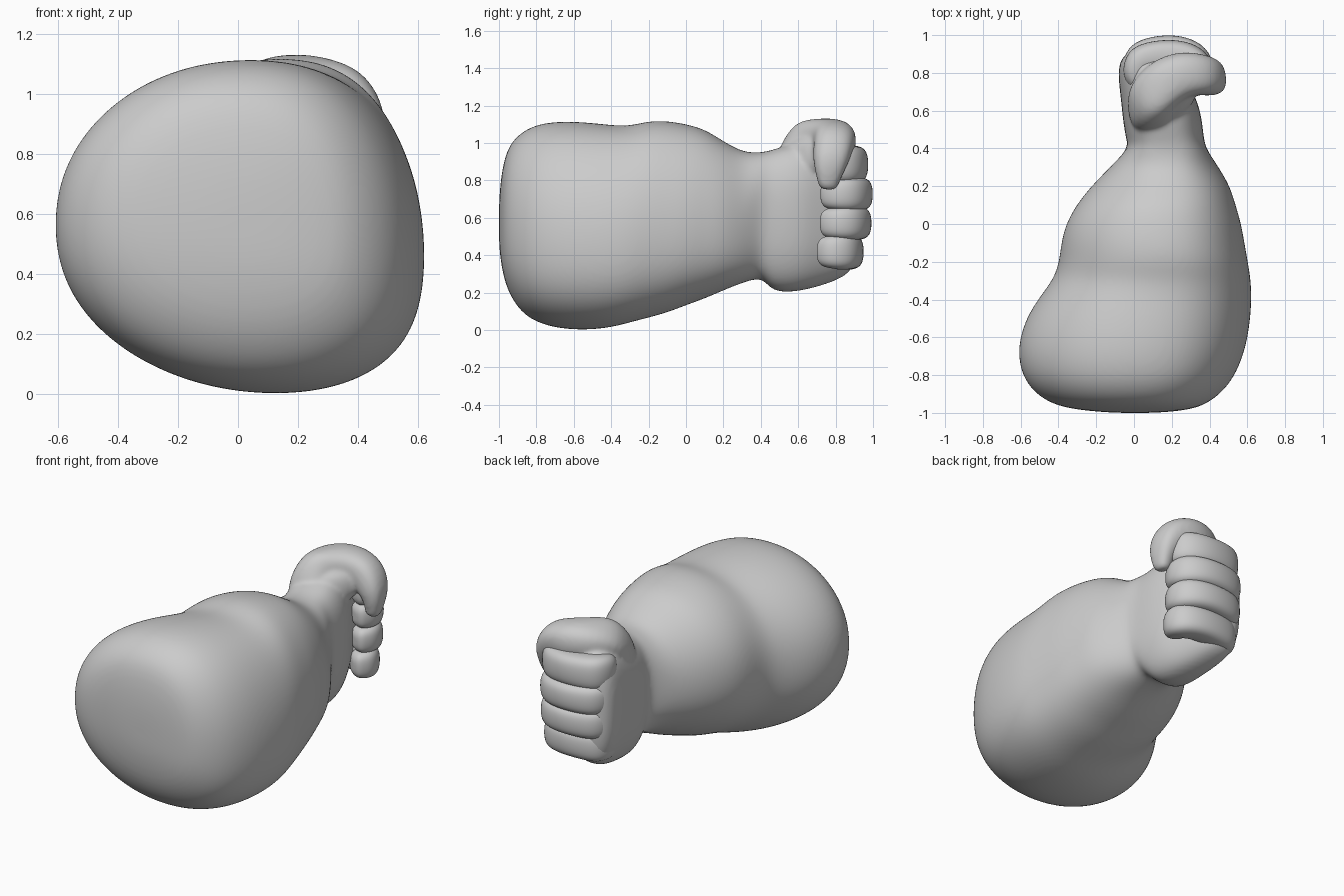
import bpy, bmesh, math
from mathutils import Vector

if "Cube" in bpy.data.objects:
    bpy.data.objects.remove(bpy.data.objects["Cube"])


def spow(v, e):
    return math.copysign(abs(v) ** e, v)


def skin(name, rings):
    """Bridge closed rings of points, cap both ends, and smooth."""
    bm = bmesh.new()
    loops = [[bm.verts.new(p) for p in ring] for ring in rings]
    n = len(loops[0])
    for a, b in zip(loops, loops[1:]):
        for i in range(n):
            j = (i + 1) % n
            bm.faces.new((a[i], a[j], b[j], b[i]))
    for loop in (loops[0], loops[-1]):
        c = sum((v.co for v in loop), Vector()) / n
        pole = bm.verts.new(c)
        for i in range(n):
            bm.faces.new((loop[i], loop[(i + 1) % n], pole))
    bmesh.ops.recalc_face_normals(bm, faces=bm.faces)
    for f in bm.faces:
        f.smooth = True
    mesh = bpy.data.meshes.new(name)
    bm.to_mesh(mesh)
    bm.free()
    obj = bpy.data.objects.new(name, mesh)
    bpy.context.collection.objects.link(obj)
    sub = obj.modifiers.new("smooth", 'SUBSURF')
    sub.levels = sub.render_levels = 2
    return obj


def body_ring(y, x0, x1, z0, z1, n=28):
    """Superellipse filling a box at depth y, leaning to the right on the forearm."""
    a, b = (x1 - x0) / 2, (z1 - z0) / 2
    e, lean = (2.15, 1) if y < 0.35 else (2.6, 0)
    ring = []
    for i in range(n):
        t = math.tau * i / n
        c, s = spow(math.cos(t), 2 / e), spow(math.sin(t), 2 / e)
        dx = lean * (0.14 - 0.05 * s) * (1 - c * c)
        dz = -0.18 * lean * max(c, 0) * (1 - s * s)
        ring.append(((x0 + x1) / 2 + a * (c + dx), y, (z0 + z1) / 2 + b * (s + dz)))
    return ring


def digit(name, path, up, n=16, e=2.5):
    """Tube along (x, y, z, radius along up, radius across) stations."""
    pts = [Vector(p[:3]) for p in path]
    last = len(pts) - 1
    rings = []
    for k, (p, st) in enumerate(zip(pts, path)):
        tan = (pts[min(k + 1, last)] - pts[max(k - 1, 0)]).normalized()
        u = (up - tan * up.dot(tan)).normalized()
        v = tan.cross(u)
        stations = [(0, 1)]
        if k == last:          # rounded tip
            stations = [(0, 1), (0.4, 0.88), (0.65, 0.5)]
        for off, f in stations:
            c = p + tan * off * min(st[3], st[4])
            rings.append([c + u * st[3] * f * spow(math.cos(math.tau * i / n), 2 / e)
                          + v * st[4] * f * spow(math.sin(math.tau * i / n), 2 / e)
                          for i in range(n)])
    return skin(name, rings)


# Forearm, wrist and palm in one continuous surface: y, x0, x1, z0, z1
sections = [
    (-1.0, -.06, .07, .50, .64), (-.996, -.17, .18, .41, .75),
    (-.98, -.33, .31, .30, .88),
    (-.95, -.445, .39, .20, .985), (-.89, -.535, .47, .10, 1.055),
    (-.80, -.60, .54, .035, 1.105), (-.66, -.625, .595, .0, 1.122),
    (-.50, -.58, .62, -.003, 1.112), (-.38, -.50, .625, .015, 1.097),
    (-.29, -.43, .62, .04, 1.097), (-.20, -.40, .605, .063, 1.122),
    (-.10, -.39, .587, .09, 1.122), (0, -.365, .57, .13, 1.105),
    (.10, -.31, .54, .165, 1.078), (.20, -.23, .51, .21, 1.012),
    (.30, -.13, .45, .25, .955), (.38, -.05, .395, .275, .95),
    (.42, -.033, .378, .262, .955), (.46, -.045, .37, .21, .965),
    (.54, -.058, .362, .198, .99), (.64, -.068, .342, .213, 1.01),
    (.74, -.08, .29, .24, 1.01), (.83, -.085, .25, .275, 1.0),
    (.89, -.06, .20, .32, .97), (.92, -.01, .15, .42, .85)]
arm = skin("forearm_and_hand", [body_ring(*s) for s in sections])

# Thumb: rises from the palm, crosses over and presses down on the fingers
thumb = digit("thumb", [(.11, .56, .80, .10, .12), (.085, .60, .93, .12, .13),
                        (.09, .665, 1.01, .14, .125), (.16, .75, 1.025, .14, .115),
                        (.27, .80, 1.02, .125, .11), (.36, .79, .99, .11, .11),
                        (.415, .775, .92, .10, .085), (.43, .765, .85, .08, .06),
                        (.425, .76, .78, .055, .045)], Vector((-.15, 1, 0)))

# Fleshy web between thumb and palm
web = digit("thumb_web", [(.14, .54, .78, .10, .13), (.17, .62, .90, .10, .15),
                          (.23, .71, .94, .11, .12), (.29, .77, .94, .08, .08)],
            Vector((-.5, .6, 0)))

# Fuse arm, thumb and web into one soft skin
with bpy.context.temp_override(active_object=arm, object=arm,
                               selected_objects=[arm, thumb, web],
                               selected_editable_objects=[arm, thumb, web]):
    bpy.ops.object.join()
fuse = arm.modifiers.new("fuse", 'REMESH')
fuse.mode = 'VOXEL'
fuse.voxel_size = 0.012
fuse.use_smooth_shade = True
soften = arm.modifiers.new("soften", 'SMOOTH')
soften.factor = 0.5
soften.iterations = 10

# Four curled fingers: name, z centre, half height, knuckle reach in y
for name, z, h, reach in (("index_finger", .885, .102, .975),
                          ("middle_finger", .727, .092, 1.0),
                          ("ring_finger", .572, .092, .993),
                          ("little_finger", .418, .096, .95)):
    d = reach - 1.0
    t = .086
    profile = [(.06, .73, .8, .8), (.008, .82, 1, 1), (.025, .885, 1.04, 1),
               (.08, .905, 1.03, 1), (.19, .92, .98, 1), (.28, .905, 1, 1),
               (.335, .865, 1.03, 1.02), (.345, .815, .95, .95), (.325, .775, .9, .85)]
    digit(name, [(x, y + d * (y - .7) / .22, z + .015 * (.2 - x) * (z - .6),
                  h * a, t * b) for x, y, a, b in profile], Vector((0, 0, 1)), e=2.8)
